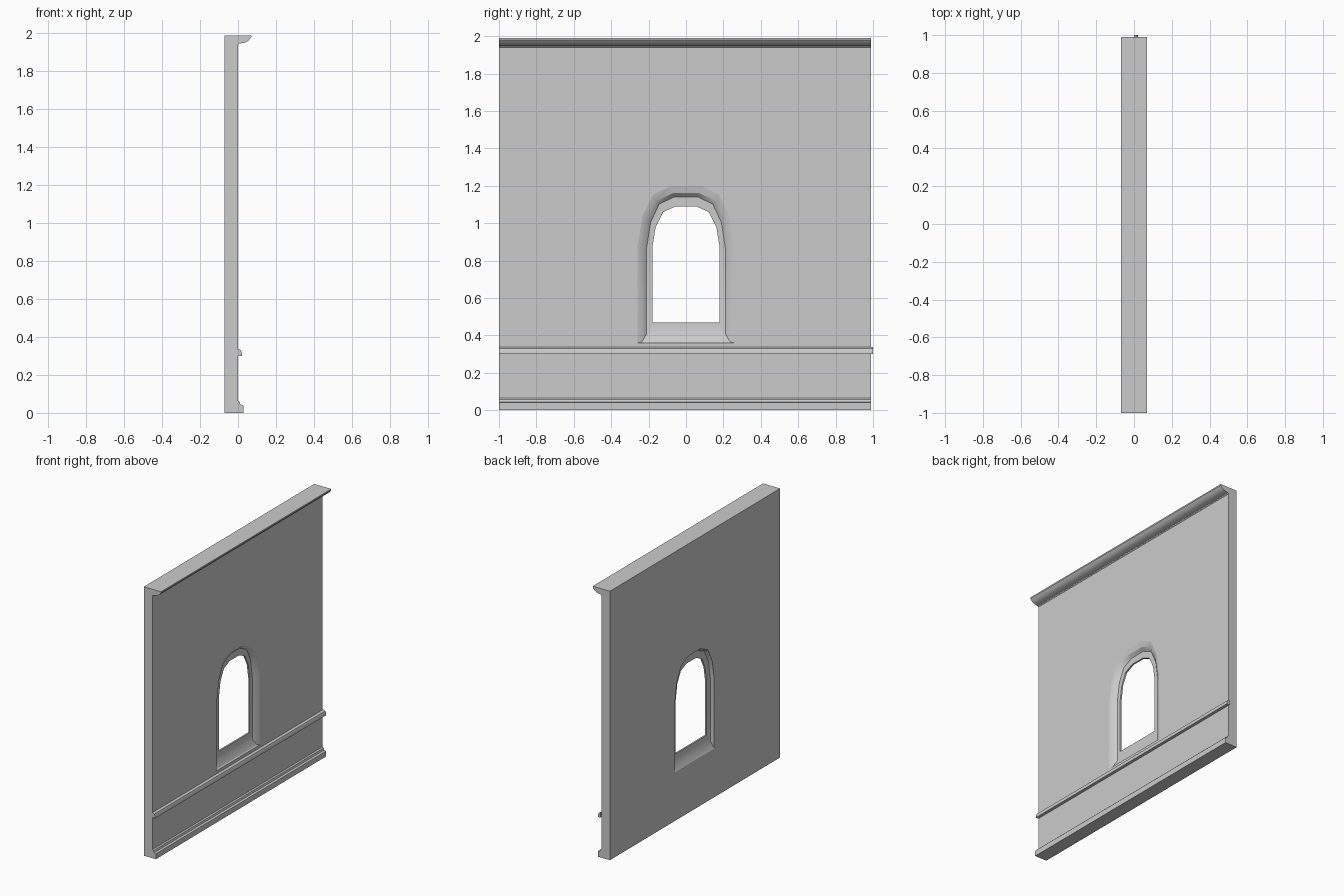
import bpy, bmesh, math

if "Cube" in bpy.data.objects:
    bpy.data.objects.remove(bpy.data.objects["Cube"])

Y0, Y1, TOP = -1.0, 0.99, 1.99
BACK = -0.07


def finish(name, bm, smooth=None):
    me = bpy.data.meshes.new(name)
    bm.to_mesh(me)
    bm.free()
    ob = bpy.data.objects.new(name, me)
    bpy.context.collection.objects.link(ob)
    if smooth:
        bpy.ops.object.select_all(action='DESELECT')
        ob.select_set(True)
        bpy.context.view_layer.objects.active = ob
        bpy.ops.object.shade_smooth_by_angle(angle=math.radians(smooth))
    return ob


def arch(w, bottom, top, x, spring=0.87):
    """Nine-sided arched outline, counter-clockwise seen from +x."""
    h = top - spring
    right = [(w, bottom), (w, spring), (0.9 * w, spring + 0.5 * h),
             (0.68 * w, spring + 0.86 * h), (0.3 * w, top)]
    left = [(-y, z) for y, z in reversed(right)]
    return [(x, y, z) for y, z in right + left]


# outlines from the front face, through the opening, to the back face
loops = [
    arch(0.26, 0.36, 1.20, 0.0),
    arch(0.235, 0.365, 1.16, -0.008),
    arch(0.21, 0.41, 1.14, -0.03),
    arch(0.18, 0.47, 1.09, -0.03),
    arch(0.18, 0.47, 1.09, -0.042),
    arch(0.225, 0.41, 1.14, -0.042),
    arch(0.23, 0.36, 1.16, BACK),
]

# window surround: moulded front, frame and rear reveal
bm = bmesh.new()
rings = [[bm.verts.new(p) for p in loop] for loop in loops]
for a, b in zip(rings, rings[1:]):
    n = len(a)
    for i in range(n):
        j = (i + 1) % n
        bm.faces.new((a[i], a[j], b[j], b[i]))
finish("window_surround", bm, 30)

# wall slab: two pierced faces and four edge faces
bm = bmesh.new()
rects = []
for x, loop in ((0.0, loops[0]), (BACK, loops[-1])):
    rect = [bm.verts.new((x, y, z)) for y, z in
            ((Y0, 0), (Y1, 0), (Y1, TOP), (Y0, TOP))]
    hole = [bm.verts.new(p) for p in loop]
    edges = []
    for ring in (rect, hole):
        edges += [bm.edges.new((ring[i], ring[(i + 1) % len(ring)]))
                  for i in range(len(ring))]
    side = 1 if x == 0 else -1
    res = bmesh.ops.triangle_fill(bm, edges=edges, use_beauty=True,
                                  normal=(side, 0, 0))
    for f in [g for g in res["geom"] if isinstance(g, bmesh.types.BMFace)]:
        f.normal_update()
        if f.normal.x * side < 0:
            f.normal_flip()
    rects.append(rect)
front, rear = rects
for i in range(4):
    j = (i + 1) % 4
    bm.faces.new((front[i], rear[i], rear[j], front[j]))
finish("wall", bm)


# horizontal mouldings: an (x, z) profile, bottom to top, run along y
def moulding(name, profile, y0=Y0, y1=Y1):
    bm = bmesh.new()
    a = [bm.verts.new((x, y0, z)) for x, z in profile]
    b = [bm.verts.new((x, y1, z)) for x, z in profile]
    for i in range(len(a) - 1):
        bm.faces.new((a[i], b[i], b[i + 1], a[i + 1]))
    bm.faces.new(a)
    bm.faces.new(b[::-1])
    finish(name, bm, 30)


moulding("baseboard", [(0, 0), (0.028, 0), (0.028, 0.04), (0.013, 0.044),
                       (0.009, 0.058), (0, 0.065)])
moulding("chair_rail", [(0, 0.30), (0.022, 0.30), (0.022, 0.313),
                        (0.015, 0.33), (0, 0.338)], -1.0, 1.0)
moulding("cornice", [(0, 1.94), (0.006, 1.946), (0.035, 1.951),
                     (0.054, 1.961), (0.064, 1.973), (0.07, 1.98),
                     (0.07, TOP), (0, TOP)])
